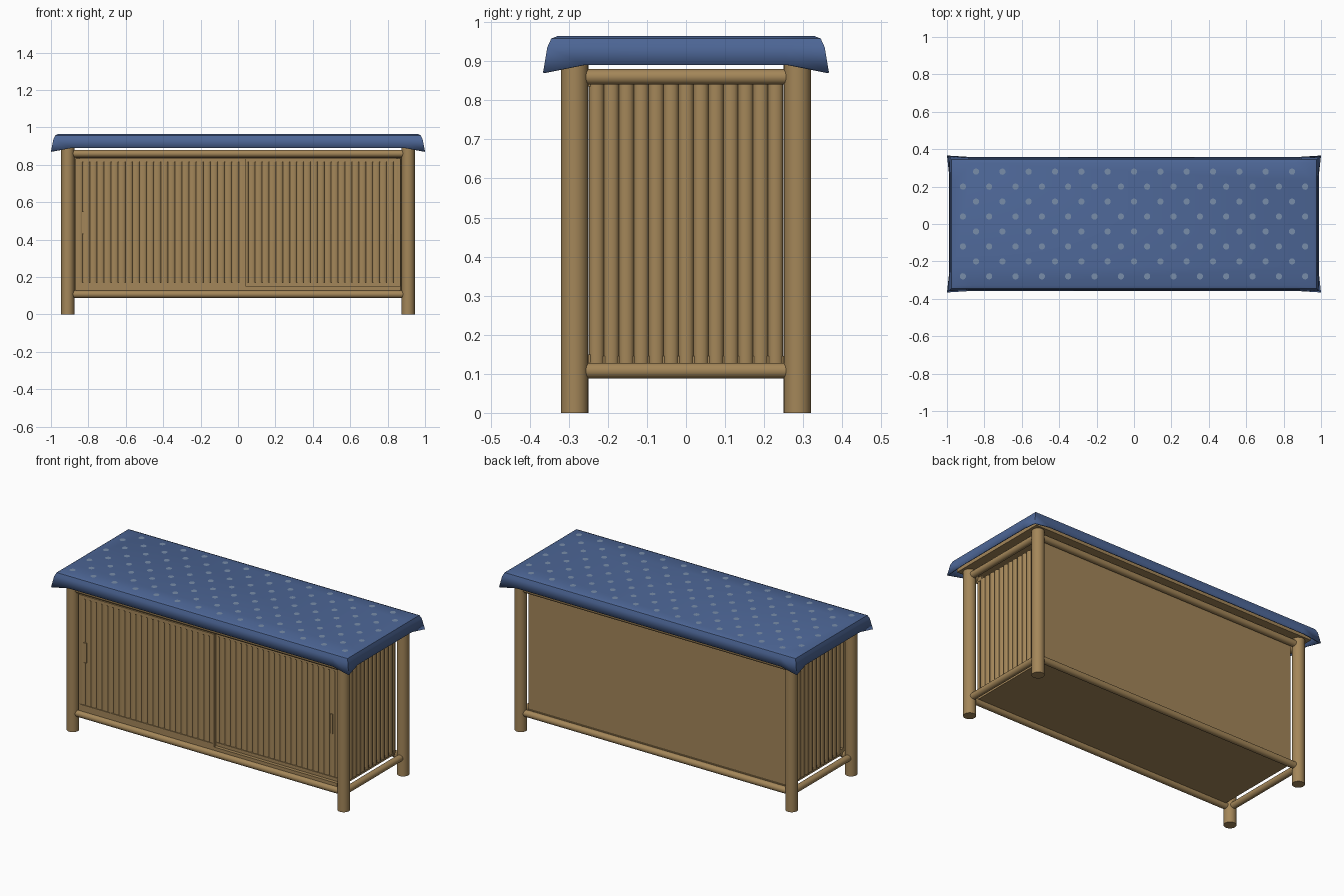
import bpy, bmesh
from mathutils import Vector, Matrix

old = bpy.data.objects.get("Cube")
if old:
    bpy.data.objects.remove(old, do_unlink=True)


def material(name, rgb):
    m = bpy.data.materials.new(name)
    m.use_nodes = True
    m.diffuse_color = (*rgb, 1)
    m.node_tree.nodes["Principled BSDF"].inputs["Base Color"].default_value = (*rgb, 1)
    return m


wood = material("bamboo wood", (0.37, 0.24, 0.10))
cloth = material("blue cloth", (0.075, 0.135, 0.31))
pale = material("pale blue print", (0.19, 0.27, 0.40))


def finish(name, bm, mat, smooth=True):
    bmesh.ops.recalc_face_normals(bm, faces=bm.faces)
    me = bpy.data.meshes.new(name)
    bm.to_mesh(me)
    bm.free()
    me.materials.append(mat)
    ob = bpy.data.objects.new(name, me)
    bpy.context.collection.objects.link(ob)
    if smooth:
        bpy.ops.object.select_all(action="DESELECT")
        ob.select_set(True)
        bpy.context.view_layer.objects.active = ob
        bpy.ops.object.shade_smooth_by_angle(angle=0.7)
    return ob


def rod(bm, a, b, r, sides=20, squash=(1, 1, 1)):
    """Round bar from a to b; squash flattens it about its middle."""
    a, b = Vector(a), Vector(b)
    turn = (b - a).to_track_quat("Z", "Y").to_matrix().to_4x4()
    m = Matrix.Translation((a + b) / 2) @ Matrix.Diagonal((*squash, 1)) @ turn
    bmesh.ops.create_cone(bm, cap_ends=True, segments=sides, radius1=r,
                          radius2=r, depth=(b - a).length, matrix=m)


def box(bm, x, y, z):
    mid = [(p[0] + p[1]) / 2 for p in (x, y, z)]
    size = [p[1] - p[0] for p in (x, y, z)]
    bmesh.ops.create_cube(bm, size=1, matrix=Matrix.Translation(mid) @ Matrix.Diagonal((*size, 1)))


def panel(name, x, y, z, mat=wood):
    bm = bmesh.new()
    box(bm, x, y, z)
    return finish(name, bm, mat, False)


LX, LY = 0.91, 0.285      # leg centres
SIDES = ((1, "left"), (-1, "right"))

# Legs
for sx, side in SIDES:
    for sy, end in ((-1, "front"), (1, "back")):
        bm = bmesh.new()
        rod(bm, (sx * LX, sy * LY, 0), (sx * LX, sy * LY, 0.892), 0.035, 24)
        finish(f"{end}_{side}_leg", bm, wood)

# Rails joining the legs
for z, level in ((0.108, "lower"), (0.86, "upper")):
    for sy, end in ((-1, "front"), (1, "back")):
        bm = bmesh.new()
        rod(bm, (-LX, sy * LY, z), (LX, sy * LY, z), 0.02)
        finish(f"{level}_{end}_rail", bm, wood)
    for sx, side in SIDES:
        bm = bmesh.new()
        rod(bm, (sx * LX, -LY, z), (sx * LX, LY, z), 0.02)
        finish(f"{level}_{side}_rail", bm, wood)

# Body boards and door tracks
panel("table_top", (-0.96, 0.96), (-0.33, 0.33), (0.89, 0.955))
panel("floor_board", (-0.865, 0.865), (-0.285, 0.275), (0.112, 0.13))
panel("back_panel", (-0.868, 0.868), (0.255, 0.27), (0.112, 0.862))
panel("lower_track", (-0.868, 0.868), (-0.29, -0.235), (0.13, 0.15))
panel("upper_track", (-0.868, 0.868), (-0.285, -0.235), (0.836, 0.862))

# End walls of upright slats
for sx, side in SIDES:
    bm = bmesh.new()
    n, step = 13, 0.0382
    for i in range(n):
        y = (i - (n - 1) / 2) * step
        rod(bm, (sx * 0.86, y, 0.127), (sx * 0.86, y, 0.84), step / 2, 12, (0.7, 1, 1))
    box(bm, (sx * 0.86 - 0.006, sx * 0.86 + 0.006), (-0.25, 0.25), (0.127, 0.145))
    finish(f"{side}_slat_wall", bm, wood)


# Sliding doors
def door(name, x0, x1, y, handle_x):
    bm = bmesh.new()
    n = round((x1 - x0) / 0.0375)
    step = (x1 - x0) / n
    for i in range(n):
        x = x0 + (i + 0.5) * step
        rod(bm, (x, y, 0.15), (x, y, 0.83), step / 2, 12, (1, 0.4, 1))
    finish(name + "_slats", bm, wood)
    bm = bmesh.new()
    for z in (0.16, 0.825):
        box(bm, (x0, x1), (y - 0.011, y + 0.009), (z - 0.01, z + 0.01))
    for x in (x0 + 0.006, x1 - 0.006):
        box(bm, (x - 0.006, x + 0.006), (y - 0.01, y + 0.009), (0.17, 0.815))
    finish(name + "_frame", bm, wood, False)
    panel(name + "_handle", (handle_x - 0.009, handle_x + 0.009),
          (y - 0.012, y), (0.43, 0.55))


door("right_door", -0.868, 0.042, -0.28, -0.824)
door("left_door", 0.018, 0.868, -0.258, 0.815)

# Draped cloth: rings from the flat top down to the flared hem
def ring(hx, hy, z, near=0.0, cx=0.0, cy=0.0, drop=0.0):
    pts = []
    for sx, sy in ((1, 1), (-1, 1), (-1, -1), (1, -1)):
        along_y = (sx * hx, sy * (hy - near), z)
        along_x = (sx * (hx - near), sy * hy, z)
        corner = (sx * (hx + cx), sy * (hy + cy), z - drop)
        first, last = (along_y, along_x) if sx == sy else (along_x, along_y)
        pts += [first, corner, last]
    return pts


bm = bmesh.new()
rings = [ring(0.962, 0.328, 0.965, 0.1),
         ring(0.977, 0.345, 0.958, 0.1),
         ring(0.983, 0.352, 0.938, 0.1, 0.004, 0.003, 0.002),
         ring(0.988, 0.359, 0.891, 0.1, 0.012, 0.007, 0.02)]
loops = [[bm.verts.new(p) for p in r] for r in rings]
bm.faces.new(loops[0])
for a, b in zip(loops, loops[1:]):
    for i in range(len(a)):
        j = (i + 1) % len(a)
        bm.faces.new((a[i], a[j], b[j], b[i]))
top_cloth = finish("table_cloth", bm, cloth)
mod = top_cloth.modifiers.new("thickness", "SOLIDIFY")
mod.thickness = 0.006
mod.offset = -1

# Printed dots in staggered rows
bm = bmesh.new()
for row in range(8):
    odd = row % 2
    for i in range(14 - odd):
        x = -0.915 + 0.1408 * i + 0.0704 * odd
        m = Matrix.Translation((x, -0.28 + 0.08 * row, 0.9654))
        bmesh.ops.create_circle(bm, cap_ends=True, segments=10, radius=0.017, matrix=m)
dots = finish("cloth_dots", bm, pale, False)
